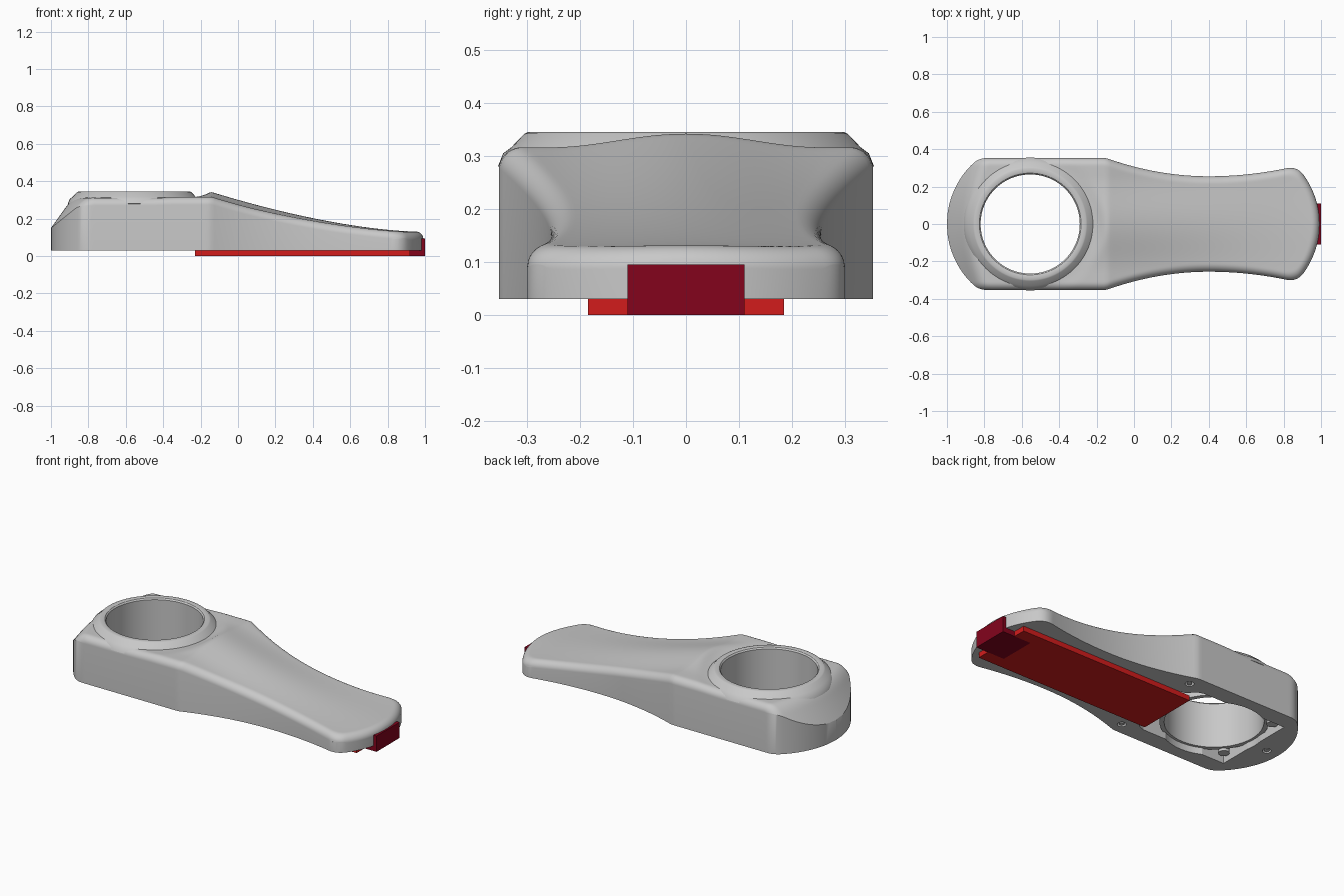
import bpy, bmesh, math

if "Cube" in bpy.data.objects:
    bpy.data.objects.remove(bpy.data.objects["Cube"])

CX, R_END = -0.555, 0.445      # opening centre, radius of both end arcs
TIP = 0.992                    # handle end of the shell
BASE = 0.03                    # underside of the shell


def material(name, rgb):
    m = bpy.data.materials.new(name)
    m.diffuse_color = (*rgb, 1)
    m.use_nodes = True
    m.node_tree.nodes["Principled BSDF"].inputs["Base Color"].default_value = m.diffuse_color
    return m


GREY = material("shell grey", (0.58, 0.58, 0.58))
RED = material("plate red", (0.65, 0.012, 0.012))
MAROON = material("connector maroon", (0.23, 0.001, 0.012))


def finish(name, bm, mat, smooth=True):
    bmesh.ops.recalc_face_normals(bm, faces=bm.faces)
    me = bpy.data.meshes.new(name)
    bm.to_mesh(me)
    bm.free()
    me.materials.append(mat)
    ob = bpy.data.objects.new(name, me)
    bpy.context.collection.objects.link(ob)
    if smooth:
        shade(ob)
    return ob


def shade(ob):
    bpy.ops.object.select_all(action='DESELECT')
    ob.select_set(True)
    bpy.context.view_layer.objects.active = ob
    bpy.ops.object.shade_smooth_by_angle(angle=math.radians(32))


def smin(a, b, k):
    h = max(k - abs(a - b), 0) / k
    return min(a, b) - h * h * k / 4


def step(a, b, t):
    t = min(max((t - a) / (b - a), 0), 1)
    return t * t * (3 - 2 * t)


# plan outline: straight head, waisted handle, arc ends
def side(x):
    if x < -0.15:
        return 0.353
    return 0.255 + (0.324 if x < 0.4 else 0.25) * (x - 0.4) ** 2


def arc(x, cx):
    return math.sqrt(max(R_END ** 2 - (x - cx) ** 2, 0))


def half_width(x):
    w = side(x)
    if x < -0.6:
        w = smin(w, arc(x, CX), 0.03)
    if x > 0.7:
        w = smin(w, arc(x, TIP - R_END), 0.06)
    return max(w, 0)


# cavity outline: wide in the head, narrow along the handle
def cavity_width(x):
    return min(0.25 - 0.065 * step(-0.26, -0.18, x), half_width(x) - 0.05)


# top surface: falling handle, groove around the collar, sloped back end
def height(x, y):
    s = min(max(x + 0.14, 0) / 1.1, 1)
    crest = 0.131 + 0.211 * (1 - s) ** 1.6
    crown = 0.026 - 0.022 * step(-0.1, 0.9, x)
    z = crest - crown * (1 - math.cos(math.pi * min(abs(y) / 0.26, 1))) / 2
    r = math.hypot(x - CX, y)
    flat = 0.312
    z = flat + (z - flat) * step(0.34, 0.415, r) if x > CX else flat
    if x < CX:
        z = smin(z, 0.15 + 0.8 * (x + 1) + 0.6 * max(R_END - r, 0), 0.05)
    edge = 0.042
    d = side(x) - abs(y)
    if x > 0.7:
        d = smin(d, R_END - math.hypot(x - TIP + R_END, y), 0.05)
    d = min(max(d, 0), edge)
    return z - edge + math.sqrt(edge ** 2 - (edge - d) ** 2)


# closed solid from stations along x: curved top, straight walls, flat bottom
def loft(name, x0, x1, width, top, bottom, nx, ny):
    bm = bmesh.new()
    rows = []
    for i in range(nx + 1):
        u = i / nx
        u = 0.3 * u + 0.7 * (1 - math.cos(math.pi * u)) / 2
        x = x0 + (x1 - x0) * u
        w = max(width(x), 0.004)
        up, low = [], []
        for j in range(ny + 1):
            y = w * math.sin(math.pi / 2 * (2 * j / ny - 1))
            up.append(bm.verts.new((x, y, top(x, y))))
            low.append(bm.verts.new((x, y, bottom)))
        rows.append(up + low[::-1])
    n = len(rows[0])
    for a, b in zip(rows, rows[1:]):
        for k in range(n):
            m = (k + 1) % n
            bm.faces.new((a[k], a[m], b[m], b[k]))
    for row in (rows[0], rows[-1]):
        for j in range(ny):
            bm.faces.new((row[j], row[j + 1], row[n - 2 - j], row[n - 1 - j]))
    return finish(name, bm, GREY, False)


def lathe(name, profile, cx, cy, mat, n=96):
    bm = bmesh.new()
    rings = [[bm.verts.new((cx + r * math.cos(2 * math.pi * i / n),
                            cy + r * math.sin(2 * math.pi * i / n), z))
              for i in range(n)] for r, z in profile]
    for a, b in zip(rings, rings[1:] + rings[:1]):
        for i in range(n):
            k = (i + 1) % n
            bm.faces.new((a[i], a[k], b[k], b[i]))
    return finish(name, bm, mat)


def box(name, lo, hi, mat):
    bm = bmesh.new()
    bmesh.ops.create_cube(bm, size=1)
    for v in bm.verts:
        v.co = [l + (c + 0.5) * (h - l) for c, l, h in zip(v.co, lo, hi)]
    return finish(name, bm, mat, False)


def cylinder(name, x, y, z0, z1, r, n):
    bm = bmesh.new()
    bmesh.ops.create_cone(bm, cap_ends=True, segments=n, radius1=r,
                          radius2=r, depth=z1 - z0)
    bmesh.ops.translate(bm, verts=bm.verts, vec=(x, y, (z0 + z1) / 2))
    return finish(name, bm, GREY, False)


def cut(ob, cutter):
    mod = ob.modifiers.new("cut", 'BOOLEAN')
    mod.operation, mod.solver, mod.object = 'DIFFERENCE', 'EXACT', cutter
    bpy.context.view_layer.objects.active = ob
    bpy.ops.object.modifier_apply(modifier=mod.name)
    bpy.data.objects.remove(cutter)


# shell, hollowed from below and pierced by the round opening
shell = loft("shell", -1, TIP, half_width, height, BASE, 160, 56)
cut(shell, loft("cavity_cutter", -0.83, 0.92, cavity_width,
                lambda x, y: height(x, y) - 0.04, -0.05, 60, 16))
cut(shell, cylinder("opening_cutter", CX, 0, -1, 1, 0.28, 96))

# screw holes in the rim, each with a small stud inside
for i, (x, y) in enumerate([(-0.15, 0.28), (-0.15, -0.28), (-0.92, 0)]):
    cut(shell, cylinder("screw_cutter", x, y, 0, 0.06, 0.024, 20))
    shade(cylinder(f"screw_stud_{i + 1}", x, y, 0.032, 0.07, 0.014, 20))
shade(shell)

# posts in the back corners of the cavity
for name, s in (("left", 1), ("right", -1)):
    shade(cylinder(f"{name}_corner_post", -0.79, s * 0.2, 0.055, 0.2, 0.03, 24))

# collar around the opening, with its tube stopping short of the underside
lathe("collar", [(0.265, 0.07), (0.265, 0.335), (0.272, 0.343), (0.28, 0.345),
                 (0.298, 0.345), (0.305, 0.342), (0.33, 0.316), (0.345, 0.305),
                 (0.355, 0.28), (0.29, 0.27), (0.29, 0.07)], CX, 0, GREY)

# bottom plate, notched around the connector
box("bottom_plate", (-0.23, -0.185, 0), (0.81, 0.185, BASE), RED)
for name, s in (("left", 1), ("right", -1)):
    ys = sorted((s * 0.11, s * 0.185))
    box(f"bottom_plate_{name}_tab", (0.81, ys[0], 0), (0.92, ys[1], BASE), RED)

# connector at the handle end
box("connector_foot", (0.81, -0.11, 0), (0.98, 0.11, BASE), MAROON)
box("connector_face", (0.98, -0.11, 0), (1.0, 0.11, 0.095), MAROON)
